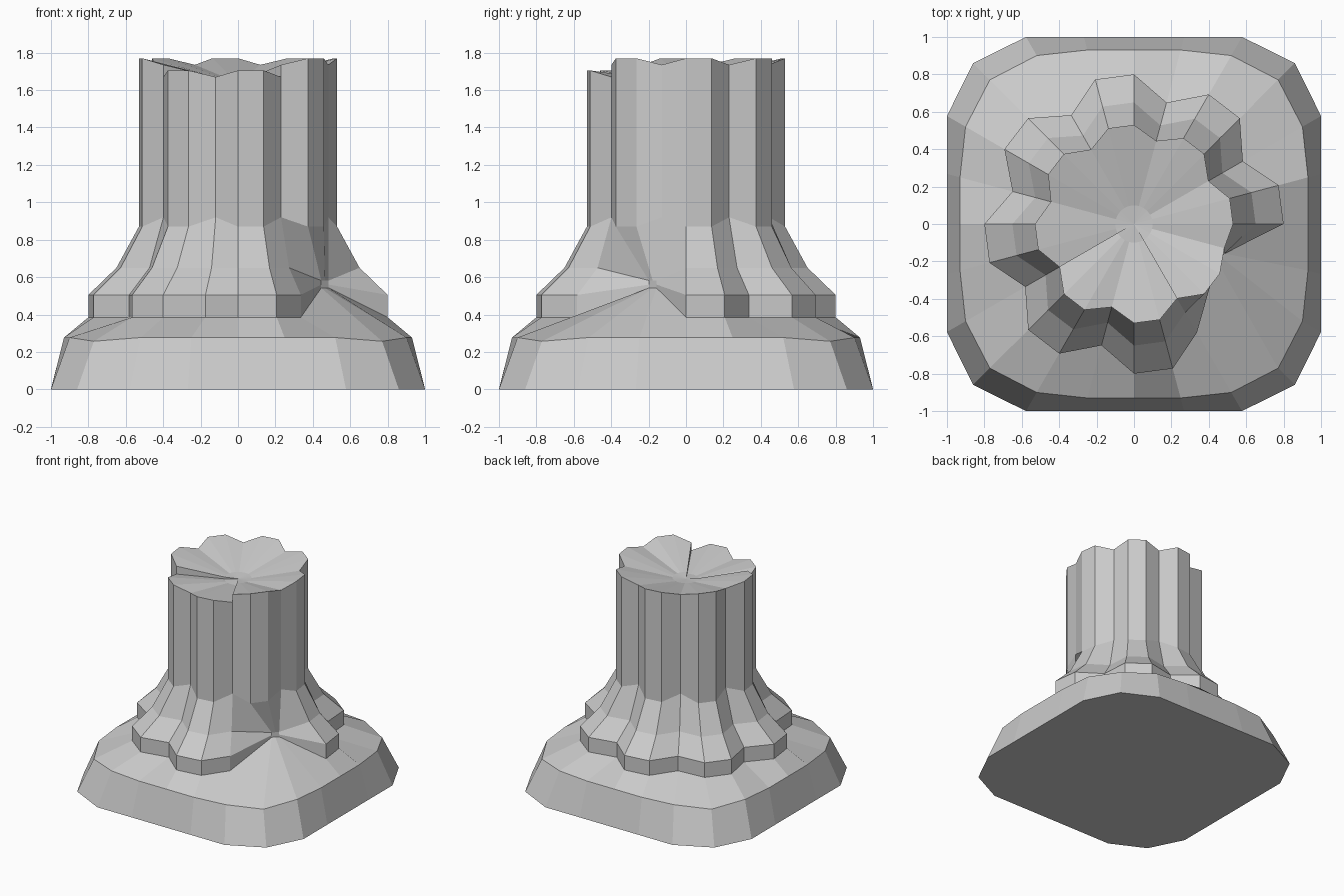
import bpy, bmesh
from math import radians, cos, sin

if "Cube" in bpy.data.objects:
    bpy.data.objects.remove(bpy.data.objects["Cube"])

BREAKS = (14, 20)                 # columns (15 degrees each) where the rim steps
HUB = (0.465, -0.178, 0.56)       # deepest point of the chipped foot
PLINTH_LOW = (1.0, 1.035, 1.155, 1.216, 1.155, 1.035)
PLINTH_TOP = (0.93, 0.963, 1.04, 1.09, 1.04, 0.963)


def polar(i, r, z):
    a = radians(15 * i)
    return (r * cos(a), r * sin(a), z)


def column(i, low):
    """One vertical strip of points: plinth, flared foot, shaft, rim, hollow."""
    valley = i % 3 == 2           # every third column is a flute groove
    flare = 0.84 if valley else 1.0
    shaft = 0.46 if valley else 0.53
    pts = [polar(i, PLINTH_LOW[i % 6], 0),
           polar(i, PLINTH_TOP[i % 6], 0.257 if i % 6 == 3 else 0.277)]
    for r, z in ((0.80, 0.385), (0.80, 0.505), (0.65, 0.65)):
        if i in (21, 22, 23):     # chipped foot collapses into a small hollow
            side = (22 - i) * 0.02
            pts.append((HUB[0] - side, HUB[1] - side, HUB[2] + (z - 0.505) * 0.15))
        else:
            pts.append(polar(i, r * flare, z))
    if i == 23:
        shaft = 0.50
    pts.append(polar(i, shaft, 0.92 if valley else 0.87))
    rim = 1.735 if valley else 1.77
    pts.append(polar(i, shaft, rim - (0.065 if low else 0)))
    pts.append(polar(i, 0.1, 1.66 - (0.015 if low else 0)))
    return pts


# Column order, doubled at the two rim steps
strips = []
for i in range(24):
    if i == BREAKS[0]:
        strips += [column(i, False), column(i, True)]
    elif i == BREAKS[1]:
        strips += [column(i, True), column(i, False)]
    else:
        strips.append(column(i, BREAKS[0] < i < BREAKS[1]))

# Skin the strips
bm = bmesh.new()
grid = [[bm.verts.new(p) for p in s] for s in strips]
n = len(grid)
for k in range(n):
    a, b = grid[k], grid[(k + 1) % n]
    for r in range(len(a) - 1):
        bm.faces.new((a[r], b[r], b[r + 1], a[r + 1]))

# Underside and centre of the broken top
bm.faces.new([g[0] for g in reversed(grid)])
centre = bm.verts.new((0, 0, 1.65))
for k in range(n):
    bm.faces.new((grid[k][-1], grid[(k + 1) % n][-1], centre))

bmesh.ops.remove_doubles(bm, verts=bm.verts, dist=0.0005)
bmesh.ops.recalc_face_normals(bm, faces=bm.faces)
mesh = bpy.data.meshes.new("broken_column")
bm.to_mesh(mesh)
bm.free()
obj = bpy.data.objects.new("broken_column", mesh)
bpy.context.collection.objects.link(obj)
